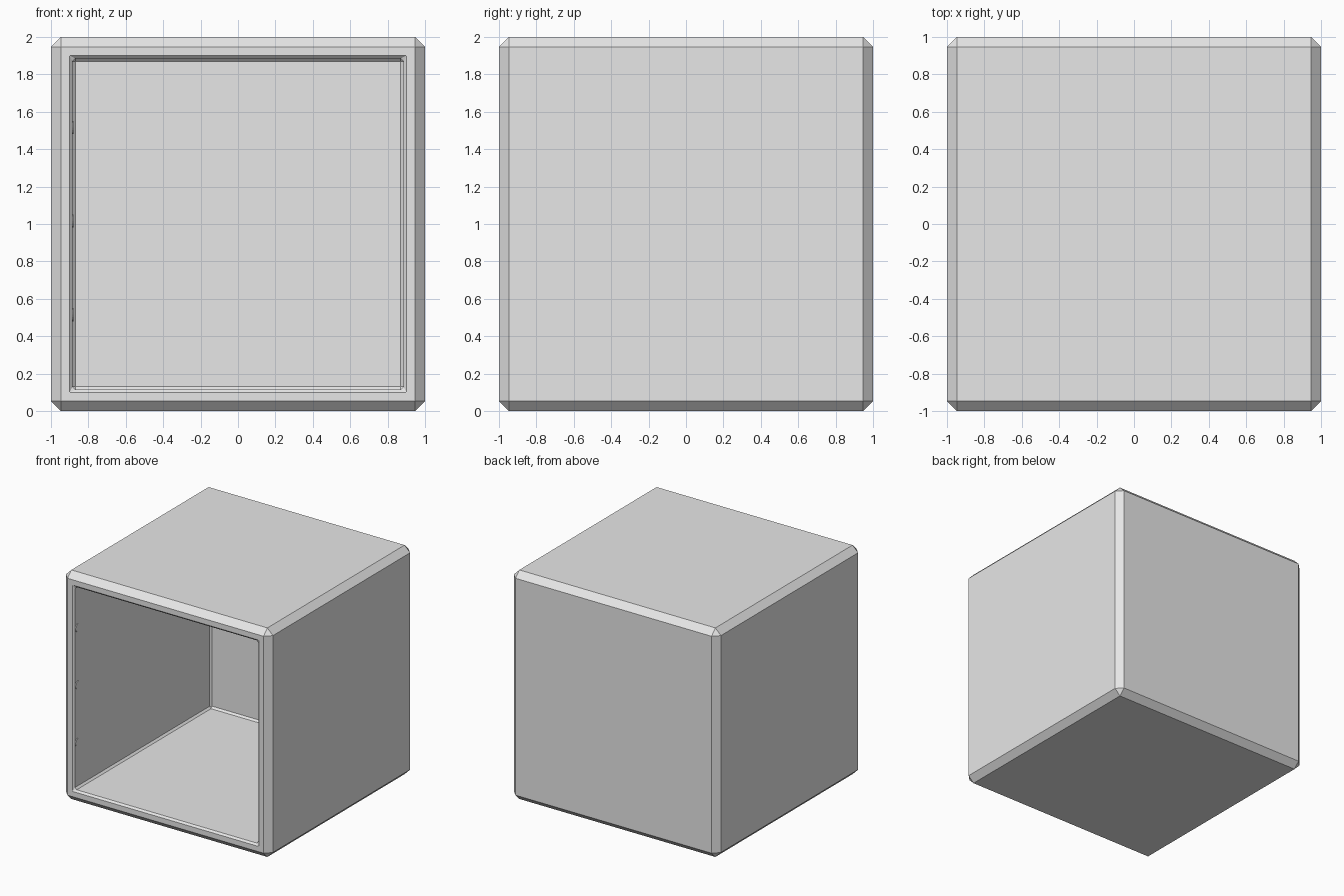
import bpy, bmesh
from mathutils import Matrix, Vector

cube = bpy.data.objects.get("Cube")
if cube:
    bpy.data.objects.remove(cube, do_unlink=True)

OUTER_BEVEL = 0.053
INNER_BEVEL = 0.016
CAVITY = 0.885  # half width of the hollow, also its rear wall

grey = bpy.data.materials.new("light grey")
colour = (0.8, 0.8, 0.8, 1)
grey.use_nodes = True
grey.diffuse_color = colour
grey.node_tree.nodes["Principled BSDF"].inputs["Base Color"].default_value = colour


def finish(bm, name, location):
    mesh = bpy.data.meshes.new(name)
    bm.to_mesh(mesh)
    bm.free()
    mesh.materials.append(grey)
    ob = bpy.data.objects.new(name, mesh)
    ob.location = location
    bpy.context.collection.objects.link(ob)
    return ob


# Chamfered box with a hollow sunk in from the front
bm = bmesh.new()
bmesh.ops.create_cube(bm, size=2)
bmesh.ops.bevel(bm, geom=bm.edges[:], offset=OUTER_BEVEL, segments=1,
                affect='EDGES')
bm.normal_update()
front = min(bm.faces, key=lambda f: f.normal.y)
bmesh.ops.inset_region(bm, faces=[front], thickness=1 - OUTER_BEVEL - CAVITY,
                       use_even_offset=True)
rim_edges = set(front.edges)
back = bmesh.ops.extrude_discrete_faces(bm, faces=[front])["faces"][0]
bmesh.ops.translate(bm, verts=back.verts, vec=Vector((0, 1 + CAVITY, 0)))

# Chamfer the mouth, the long corners and the rear edges of the hollow
hollow = [e for e in bm.edges
          if all(abs(abs(v.co.x) - CAVITY) < 0.002 and
                 abs(abs(v.co.z) - CAVITY) < 0.002 for v in e.verts)]
bmesh.ops.bevel(bm, geom=hollow, offset=INNER_BEVEL, segments=1,
                affect='EDGES')
bmesh.ops.recalc_face_normals(bm, faces=bm.faces[:])
finish(bm, "box_shell", (0, 0, 1))

# Three small round studs on the inner right wall, near the mouth
for label, z in (("lower", 0.5), ("middle", 1.0), ("upper", 1.5)):
    bm = bmesh.new()
    bmesh.ops.create_cone(bm, cap_ends=True, segments=16, radius1=0.035,
                          radius2=0.035, depth=0.02,
                          matrix=Matrix.Rotation(1.5708, 4, 'Y'))
    finish(bm, label + "_wall_stud", (-CAVITY - 0.004, -0.95, z + 0.015))
